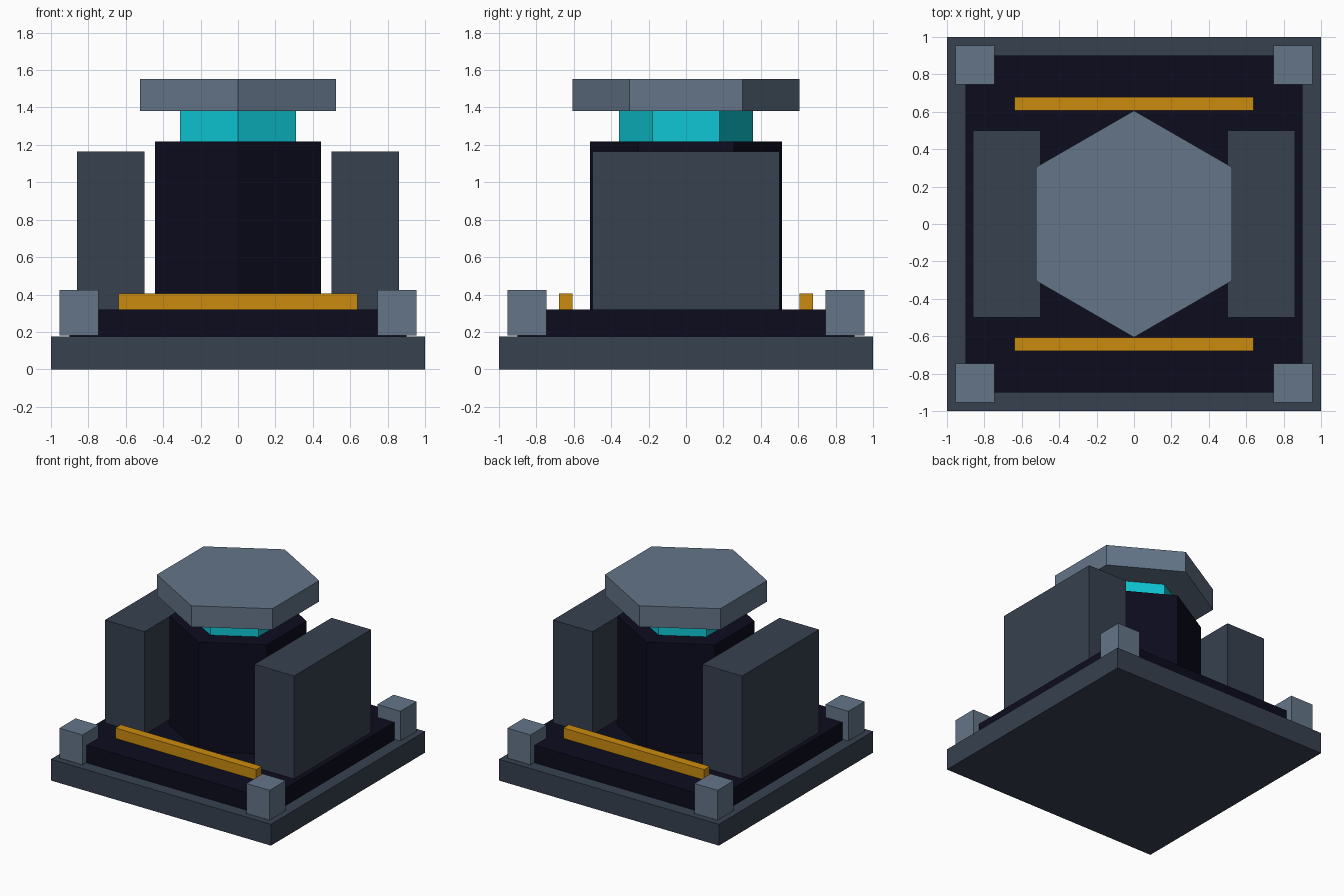
import bpy
import math

if "Cube" in bpy.data.objects:
    bpy.data.objects.remove(bpy.data.objects["Cube"])


def material(name, r, g, b):
    """Flat colour from 0-255 display values."""
    def lin(c):
        c /= 255
        return c / 12.92 if c <= 0.04045 else ((c + 0.055) / 1.055) ** 2.4
    m = bpy.data.materials.new(name)
    m.diffuse_color = (lin(r), lin(g), lin(b), 1)
    m.use_nodes = True
    m.node_tree.nodes["Principled BSDF"].inputs["Base Color"].default_value = m.diffuse_color
    return m


SLATE = material("dark_slate", 55, 65, 79)
STEEL = material("steel_grey", 100, 117, 136)
NAVY = material("near_black_navy", 12, 12, 30)
GOLD = material("amber", 202, 139, 14)
CYAN = material("cyan", 14, 198, 211)


def prism(name, outline, z0, z1, mat):
    """Extrude a counter-clockwise outline from z0 to z1."""
    n = len(outline)
    verts = [(x, y, z) for z in (z0, z1) for x, y in outline]
    faces = [tuple(reversed(range(n))), tuple(range(n, 2 * n))]
    faces += [(i, (i + 1) % n, n + (i + 1) % n, n + i) for i in range(n)]
    mesh = bpy.data.meshes.new(name)
    mesh.from_pydata(verts, [], faces)
    mesh.materials.append(mat)
    obj = bpy.data.objects.new(name, mesh)
    bpy.context.collection.objects.link(obj)
    return obj


def box(name, cx, cy, hx, hy, z0, z1, mat):
    return prism(name, [(cx - hx, cy - hy), (cx + hx, cy - hy),
                        (cx + hx, cy + hy), (cx - hx, cy + hy)], z0, z1, mat)


def hexagon(name, radius, z0, z1, mat):
    # corners point along +y and -y
    pts = [(radius * math.cos(math.radians(30 + 60 * i)),
            radius * math.sin(math.radians(30 + 60 * i))) for i in range(6)]
    return prism(name, pts, z0, z1, mat)


# stepped base
box("base_slab", 0, 0, 1.0, 1.0, 0, 0.175, SLATE)
box("base_deck", 0, 0, 0.9, 0.9, 0.175, 0.32, NAVY)

# hexagonal tower
hexagon("core", 0.512, 0.32, 1.217, NAVY)
hexagon("glow_neck", 0.358, 1.217, 1.38, CYAN)
hexagon("cap", 0.606, 1.38, 1.553, STEEL)

for sx, side in ((-1, "left"), (1, "right")):
    # tall side blocks
    box(f"{side}_block", sx * 0.68, 0, 0.18, 0.5, 0.32, 1.165, SLATE)
    # corner posts
    for sy, end in ((-1, "front"), (1, "back")):
        box(f"{end}_{side}_post", sx * 0.85, sy * 0.85, 0.105, 0.105,
            0.18, 0.425, STEEL)

# amber strips at front and back
for sy, end in ((-1, "front"), (1, "back")):
    box(f"{end}_strip", 0, sy * 0.642, 0.64, 0.036, 0.32, 0.405, GOLD)
